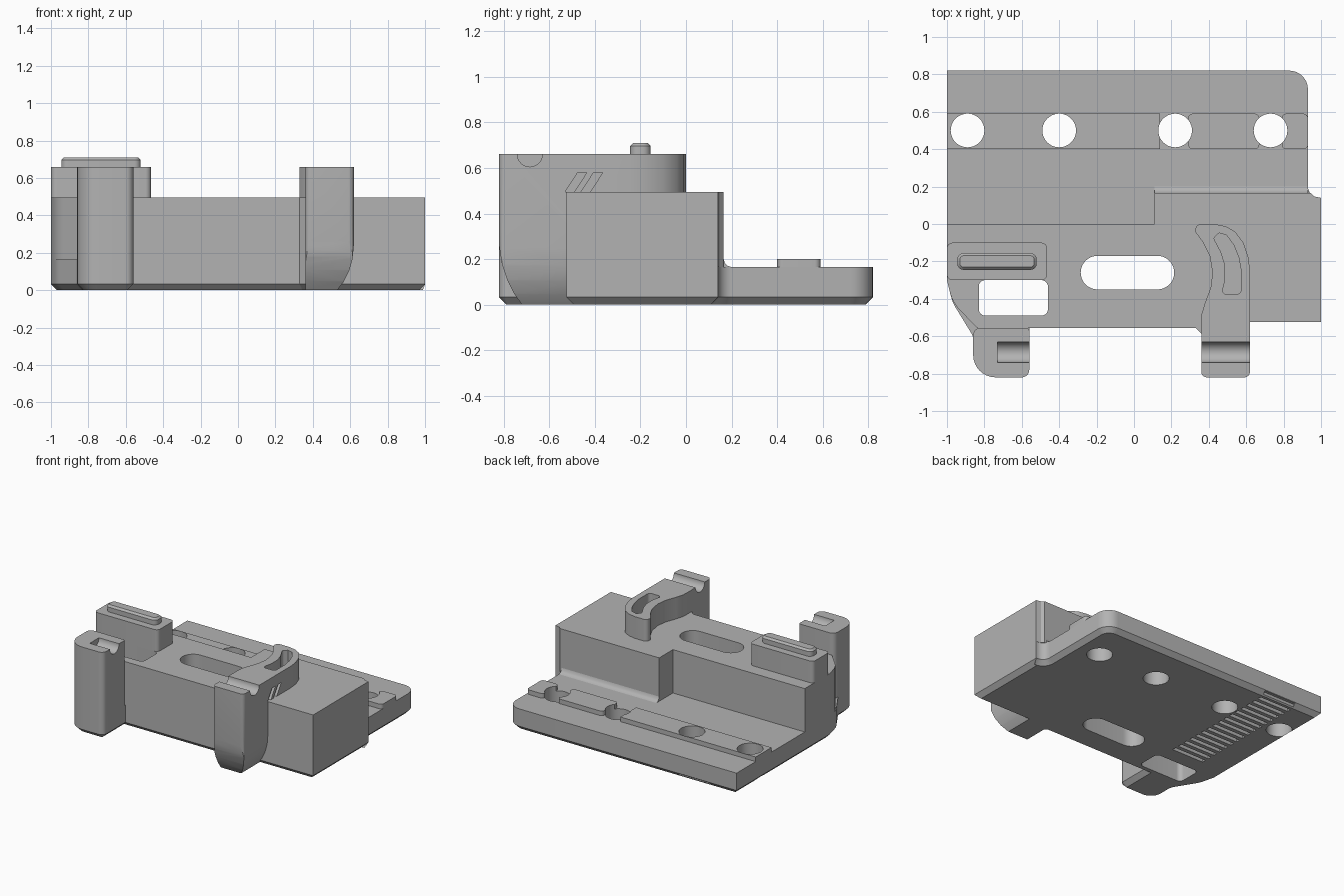
import bpy, bmesh
from math import pi, cos, sin, tan
from mathutils import Vector

old = bpy.data.objects.get("Cube")
if old:
    bpy.data.objects.remove(old, do_unlink=True)

grey = bpy.data.materials.new("plain grey")
grey.use_nodes = True
grey.diffuse_color = (0.45, 0.45, 0.45, 1)
grey.node_tree.nodes["Principled BSDF"].inputs["Base Color"].default_value = (0.45, 0.45, 0.45, 1)


def rounded(corners, steps=8):
    """Turn (x, y, radius) corners into an outline with arcs at the corners."""
    out = []
    for i, c in enumerate(corners):
        p = Vector(c[:2])
        r = c[2] if len(c) > 2 else 0
        if not r:
            out.append(p)
            continue
        a = (Vector(corners[i - 1][:2]) - p).normalized()
        b = (Vector(corners[(i + 1) % len(corners)][:2]) - p).normalized()
        half = a.angle(b) / 2
        centre = p + (a + b).normalized() * (r / sin(half))
        start = p + a * (r / tan(half)) - centre
        end = p + b * (r / tan(half)) - centre
        sweep = pi - 2 * half
        for k in range(steps + 1):
            t = k / steps
            arc = start * sin((1 - t) * sweep) + end * sin(t * sweep)
            out.append(centre + arc / sin(sweep) if sweep < 3 else centre + arc)
    return out


def rect(x0, x1, y0, y1, r=0):
    return [(x0, y0, r), (x1, y0, r), (x1, y1, r), (x0, y1, r)]


def circle(x, y, r, n=40):
    return [(x + r * cos(2 * pi * k / n), y + r * sin(2 * pi * k / n)) for k in range(n)]


def prism(name, outlines, lo, hi, axis="z", chamfer=0, chamfer_at=None):
    """Extrude one or more outlines along an axis, with an optional end chamfer."""
    place = {"x": lambda u, v, w: (w, u, v),
             "y": lambda u, v, w: (u, w, v),
             "z": lambda u, v, w: (u, v, w)}[axis]
    bm = bmesh.new()
    for corners in outlines:
        pts = rounded(corners)
        rings = [[bm.verts.new(place(p.x, p.y, w)) for p in pts] for w in (lo, hi)]
        for ring in rings:
            bm.faces.new(ring)
        for i in range(len(pts)):
            j = (i + 1) % len(pts)
            bm.faces.new((rings[0][i], rings[0][j], rings[1][j], rings[1][i]))
    bmesh.ops.recalc_face_normals(bm, faces=bm.faces)
    if chamfer:
        rim = [e for e in bm.edges if all(abs(v.co.z - chamfer_at) < 1e-5 for v in e.verts)]
        bmesh.ops.bevel(bm, geom=rim, offset=chamfer, segments=1,
                        affect="EDGES", clamp_overlap=False)
    mesh = bpy.data.meshes.new(name)
    bm.to_mesh(mesh)
    bm.free()
    mesh.materials.append(grey)
    ob = bpy.data.objects.new(name, mesh)
    bpy.context.collection.objects.link(ob)
    return ob


def activate(ob):
    bpy.ops.object.select_all(action="DESELECT")
    ob.select_set(True)
    bpy.context.view_layer.objects.active = ob


def combine(ob, tool, operation="DIFFERENCE"):
    mod = ob.modifiers.new("shape", "BOOLEAN")
    mod.operation, mod.solver, mod.object = operation, "EXACT", tool
    activate(ob)
    bpy.ops.object.modifier_apply(modifier=mod.name)


PLATE, DECK, TOP = 0.165, 0.495, 0.66
cutters = []


def cutter(name, *args, **kw):
    ob = prism(name, *args, **kw)
    ob.hide_render = True
    cutters.append(ob)
    return ob


# Shared edges of the lower plate and the raised block
front = [(1, -0.525), (0.55, -0.525), (0.55, -0.585), (0.36, -0.585), (0.33, -0.555),
         (-0.56, -0.555)]
left_curve = [(-0.86, -0.6, 0.06), (-0.97, -0.42, 0.2), (-1, -0.3)]
post_front = [(-0.56, -0.82, 0.04), (-0.86, -0.82, 0.12)]

# Main solid parts
base = prism("base_plate", [[(-1, 0.82), (0.93, 0.82, 0.1), (0.93, 0.14, 0.06), (1, 0.14)]
                            + front + post_front + left_curve],
             0, PLATE, chamfer=0.033, chamfer_at=0)
block = prism("raised_block", [[(-1, 0), (0.11, 0), (0.11, 0.165), (0.945, 0.165),
                                (0.965, 0.147), (1, 0.14)] + front
                               + [(-0.84, -0.555)] + left_curve[1:]], PLATE, DECK)
post = prism("front_post", [[(-0.56, -0.555, 0.015)] + post_front + [(-0.86, -0.555, 0.04)]],
             PLATE, TOP)
pad = prism("raised_pad", [rect(-1, -0.465, -0.3, -0.1, 0.03)], DECK, TOP)
prism("pad_ridge", [rect(-0.945, -0.52, -0.245, -0.155, 0.035)], TOP, 0.71,
      chamfer=0.014, chamfer_at=0.71)

# Rail pieces along the rear shelf, broken at two of the holes
rail = prism("rear_rail", [rect(-1, 0.14, 0.4, 0.59), rect(0.29, 0.67, 0.4, 0.59, 0.025),
                           rect(0.79, 0.93, 0.4, 0.59, 0.025)], PLATE, 0.2)

# Fillet where the block meets the rear shelf
cove = [(0.165, PLATE), (0.2, PLATE), (0.184, 0.17), (0.171, 0.182), (0.165, 0.2)]
prism("block_fillet", [cove], 0.11, 0.93, axis="x")

# Curved arm, rounded under its front and outer side
arm = prism("curved_arm", [[(0.36, -0.82, 0.03), (0.62, -0.82, 0.03), (0.62, -0.25),
                            (0.612, -0.18), (0.585, -0.1), (0.54, -0.04), (0.49, -0.012),
                            (0.43, 0), (0.325, 0, 0.03), (0.33, -0.045), (0.37, -0.1),
                            (0.405, -0.17), (0.42, -0.26), (0.41, -0.34), (0.38, -0.42),
                            (0.362, -0.48), (0.36, -0.53)]], 0, TOP)
side_shape = cutter("arm_side_shape", [[(-0.9, 0.8), (0.1, 0.8), (0.1, 0.3), (-0.45, 0.3),
                                        (-0.45, 0), (-0.72, 0), (-0.755, 0.05), (-0.785, 0.11),
                                        (-0.808, 0.18), (-0.82, 0.26), (-0.9, 0.26)]],
                    0.2, 0.8, axis="x")
front_shape = cutter("arm_front_shape", [[(0.2, 0), (0.53, 0), (0.565, 0.045), (0.595, 0.105),
                                          (0.613, 0.17), (0.62, 0.25), (0.7, 0.25), (0.7, 0.8),
                                          (0.2, 0.8)]], -1, 0.2, axis="y")
combine(arm, side_shape, "INTERSECT")
combine(arm, front_shape, "INTERSECT")

# Through openings: rear holes, long slot and window
holes = cutter("hole_cutter", [circle(x, 0.5, 0.09) for x in (-0.89, -0.4, 0.22, 0.73)], -0.1, 0.4)
openings = cutter("opening_cutter", [rect(-0.285, 0.215, -0.35, -0.17, 0.0899),
                                     rect(-0.83, -0.46, -0.49, -0.3, 0.035)], -0.1, DECK + 0.1)
for part in (base, rail):
    combine(part, holes)
for part in (base, block):
    combine(part, openings)

# Half-round seats across the post and the arm
seat = circle(-0.685, TOP, 0.055)
combine(post, cutter("post_seat_cutter", [seat], -0.73, -0.5, axis="x"))
combine(arm, cutter("arm_seat_cutter", [seat], 0.3, 0.7, axis="x"))

# Curved pocket on the arm and slanted marks on its outer side
pocket = [(0.425, -0.075, 0.015), (0.455, -0.048), (0.495, -0.06), (0.535, -0.115),
          (0.56, -0.18), (0.573, -0.25), (0.573, -0.375, 0.025), (0.468, -0.375, 0.02),
          (0.487, -0.3), (0.487, -0.22), (0.465, -0.15)]
combine(arm, cutter("pocket_cutter", [pocket], DECK + 0.03, 0.8))
marks = [[(y, DECK), (y + 0.04, DECK), (y + 0.095, 0.58), (y + 0.055, 0.58)]
         for y in (-0.53, -0.46)]
combine(arm, cutter("mark_cutter", [[(p[0], p[1]) for p in m] for m in marks],
                    0.6, 0.7, axis="x"))

# Row of grip grooves under the plate
grooves = [rect(-0.77, -0.5, y, y + 0.03) for y in (-0.18 + 0.061 * k for k in range(17))]
combine(base, cutter("groove_cutter", grooves, -0.1, 0.03))

for ob in cutters:
    bpy.data.objects.remove(ob, do_unlink=True)
for ob in [o for o in bpy.context.collection.objects if o.type == "MESH"]:
    if grey.name in ob.data.materials:
        activate(ob)
        bpy.ops.object.shade_smooth_by_angle(angle=pi / 6)
